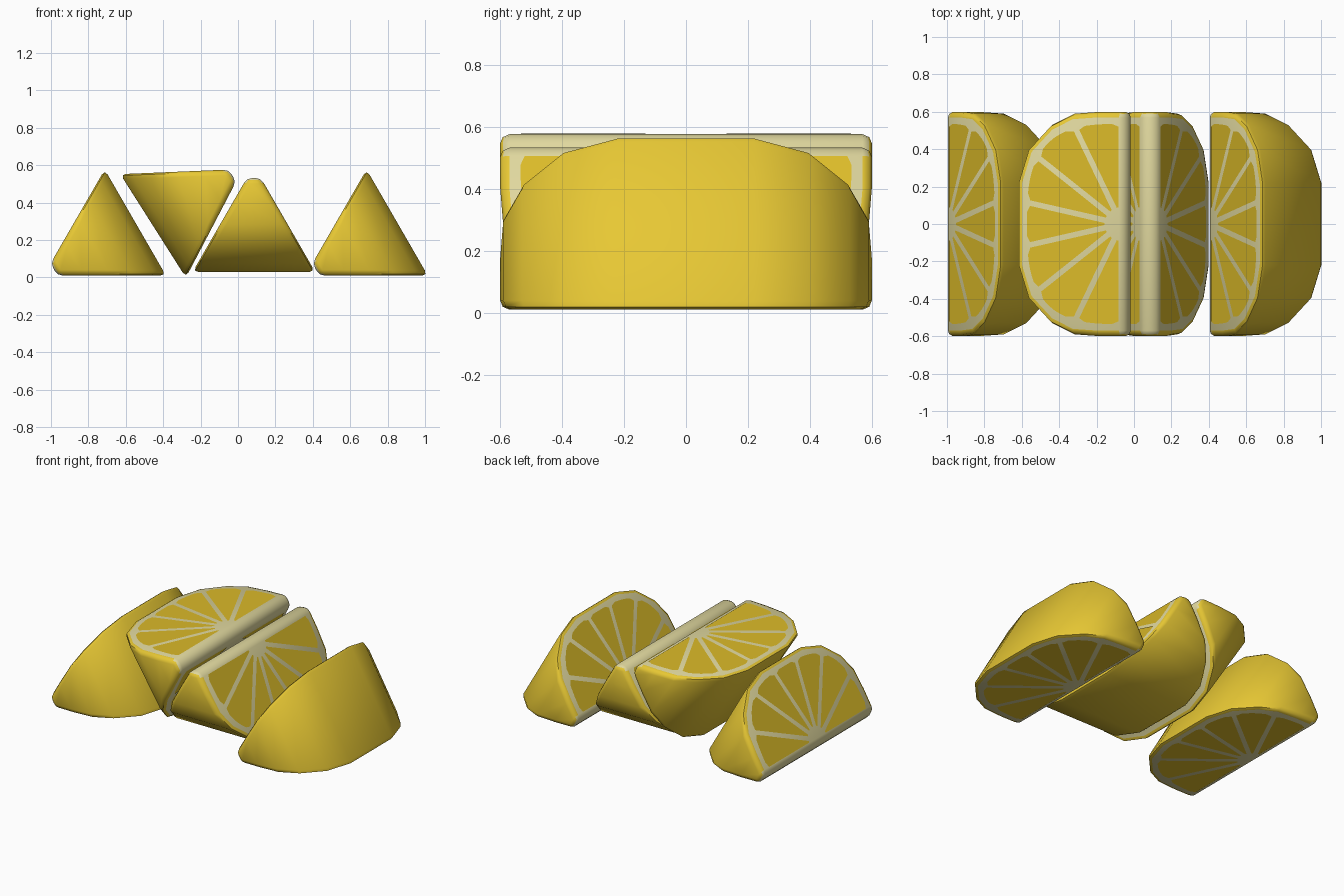
import bpy, bmesh, math
from mathutils import Matrix, Vector

if "Cube" in bpy.data.objects:
    bpy.data.objects.remove(bpy.data.objects["Cube"])

HALF = math.radians(30)      # half opening angle of a wedge
CORE = 0.075                 # radius where the core is trimmed off
SEGMENTS = 7


def material(name, rgb):
    m = bpy.data.materials.new(name)
    m.diffuse_color = (*rgb, 1)
    m.use_nodes = True
    m.node_tree.nodes["Principled BSDF"].inputs["Base Color"].default_value = m.diffuse_color
    return m


rind = material("rind yellow", (0.82, 0.59, 0.035))
pith = material("pale pith", (0.74, 0.68, 0.34))
pulp = material("pulp yellow", (0.72, 0.50, 0.022))

# Half outline of a cut face: (y, distance from core axis)
half = [(0.6, CORE), (0.6, 0.22), (0.59, 0.36), (0.53, 0.48), (0.4, 0.6), (0.22, 0.655)]
outline = half + [(-y, r) for y, r in reversed(half)]


def on_cut(y, r, side, lift=0.0):
    """Point on one cut plane; local x is the wedge bisector."""
    return Vector((r * math.cos(HALF) - lift * math.sin(HALF), y,
                   side * (r * math.sin(HALF) + lift * math.cos(HALF))))


def finish(bm, name, mats, matrix):
    me = bpy.data.meshes.new(name)
    bm.to_mesh(me)
    bm.free()
    for m in mats:
        me.materials.append(m)
    ob = bpy.data.objects.new(name, me)
    bpy.context.collection.objects.link(ob)
    me.transform(matrix)
    return ob


def wedge_body(name, matrix):
    bm = bmesh.new()
    a, b = ([bm.verts.new(on_cut(y, r, s)) for y, r in outline] for s in (1, -1))
    bm.faces.new(a)
    bm.faces.new(b[::-1])
    n = len(a)
    for i in range(n):       # rind strip, end caps and trimmed core
        j = (i + 1) % n
        bm.faces.new((a[i], b[i], b[j], a[j]))
    bmesh.ops.recalc_face_normals(bm, faces=bm.faces[:])
    sharp = [e for e in bm.edges if e.calc_face_angle() > 0.8]
    bmesh.ops.bevel(bm, geom=sharp, offset=0.03, segments=2, profile=0.5,
                    affect='EDGES', clamp_overlap=True)
    bm.normal_update()
    for f in bm.faces:       # faces looking back to the core are pith
        f.material_index = 1 if f.normal.x < -0.48 else 0
    ob = finish(bm, name, (rind, pith), matrix)
    bpy.ops.object.select_all(action='DESELECT')
    ob.select_set(True)
    bpy.context.view_layer.objects.active = ob
    bpy.ops.object.shade_smooth_by_angle(angle=math.radians(48))


def rim(t):
    """Rounded outer limit of the pulp at angle t."""
    return (abs(math.cos(t) / 0.535) ** 3 + abs(math.sin(t) / 0.505) ** 3) ** (-1 / 3)


def pulp_segments(name, matrix):
    bm = bmesh.new()
    gap, inner, centre = 0.015, 0.09, 0.092
    step = math.pi / SEGMENTS
    for side in (1, -1):
        want = Vector((-math.sin(HALF), 0, side * math.cos(HALF)))
        for k in range(SEGMENTS):
            t0, t1 = k * step, (k + 1) * step
            polar = [(t1 - gap / inner, inner), (t0 + gap / inner, inner)]
            s0, s1 = t0 + gap / rim(t0), t1 - gap / rim(t1)
            for i in range(7):
                t = s0 + (s1 - s0) * i / 6
                polar.append((t, rim(t) - (0.015 if i in (0, 6) else 0)))
            f = bm.faces.new([bm.verts.new(on_cut(p * math.cos(t), centre + p * math.sin(t),
                                                  side, 0.003)) for t, p in polar])
            f.normal_update()
            if f.normal.dot(want) < 0:
                f.normal_flip()
    finish(bm, name, (pulp,), matrix)


# Core position (x, z) and bisector direction of each wedge
wedges = [(-1.04, 0.01, 30), (0.025, 0.58, 212.4), (0.085, 0.597, -90), (0.36, 0.01, 30)]
for i, (x, z, ang) in enumerate(wedges, 1):
    m = Matrix.Translation((x, 0, z)) @ Matrix.Rotation(-math.radians(ang), 4, 'Y')
    wedge_body(f"wedge_{i}", m)
    pulp_segments(f"pulp_segments_{i}", m)
